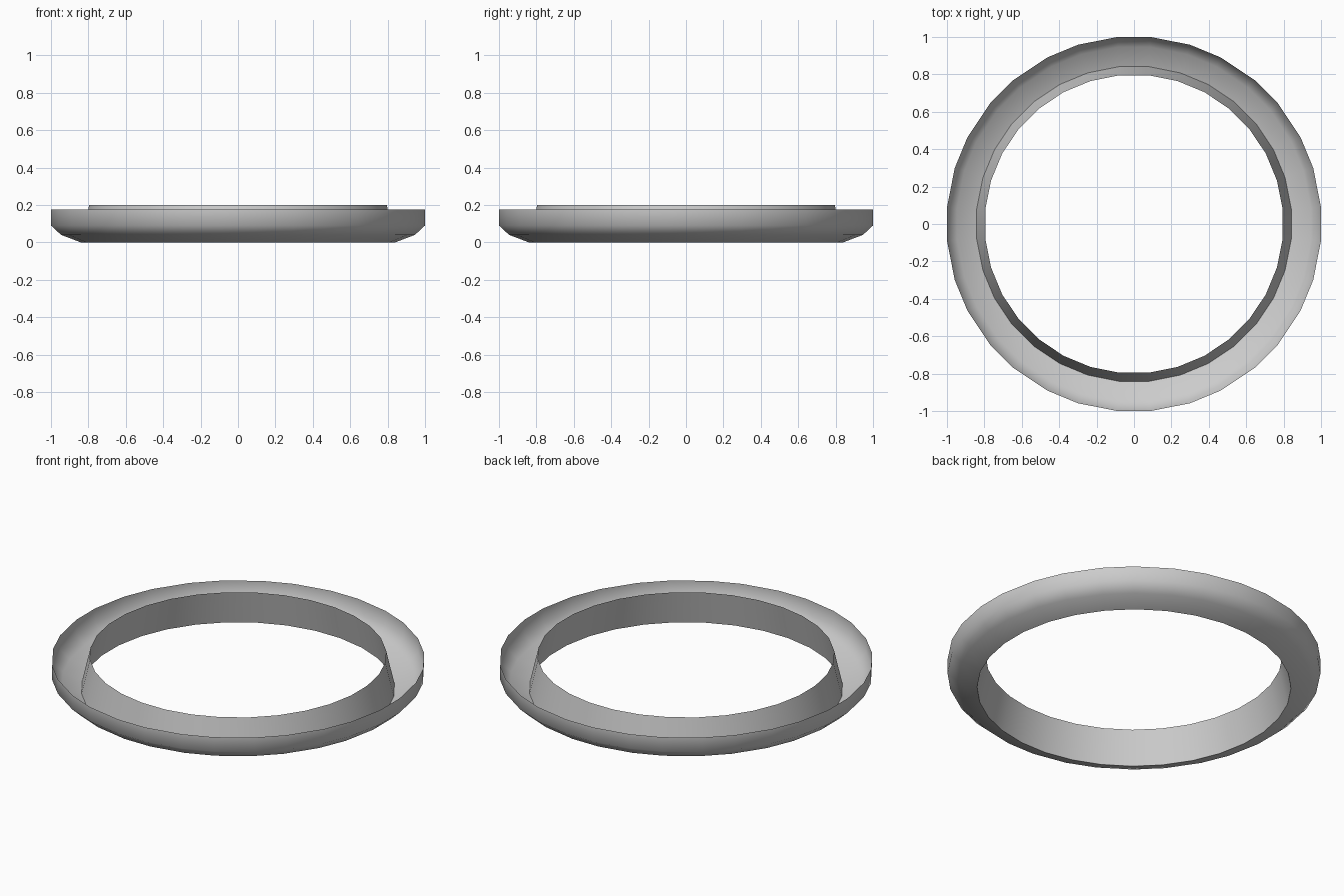
import bpy, bmesh, math

if "Cube" in bpy.data.objects:
    bpy.data.objects.remove(bpy.data.objects["Cube"])

SIDES = 32
# (radius, height, angle stagger): inner wall top, bottom crease, then outer bowl up to the rim
PROFILE = [(0.799, 0.20, 0.0), (0.845, 0.0, 0.1), (0.95, 0.04, 0.5),
           (1.004, 0.09, 0.55), (1.004, 0.175, 0.55)]


def ring(bm, radius, height, stagger):
    verts = []
    for i in range(SIDES):
        a = math.radians((i + 0.5) * 360 / SIDES + (stagger if i % 2 else -stagger))
        verts.append(bm.verts.new((radius * math.cos(a), radius * math.sin(a), height)))
    return verts


# Open ring-shaped channel: thin tilted inner wall and rounded outer bowl
bm = bmesh.new()
rings = [ring(bm, *p) for p in PROFILE]
for a, b in zip(rings, rings[1:]):
    for i in range(SIDES):
        j = (i + 1) % SIDES
        bm.faces.new((a[i], b[i], b[j], a[j])).normal_flip()
mesh = bpy.data.meshes.new("ring_channel")
bm.to_mesh(mesh)
bm.free()
obj = bpy.data.objects.new("ring_channel", mesh)
bpy.context.collection.objects.link(obj)

# Smooth surfaces with a sharp bottom crease
bpy.context.view_layer.objects.active = obj
obj.select_set(True)
bpy.ops.object.shade_smooth_by_angle(angle=math.radians(60))
